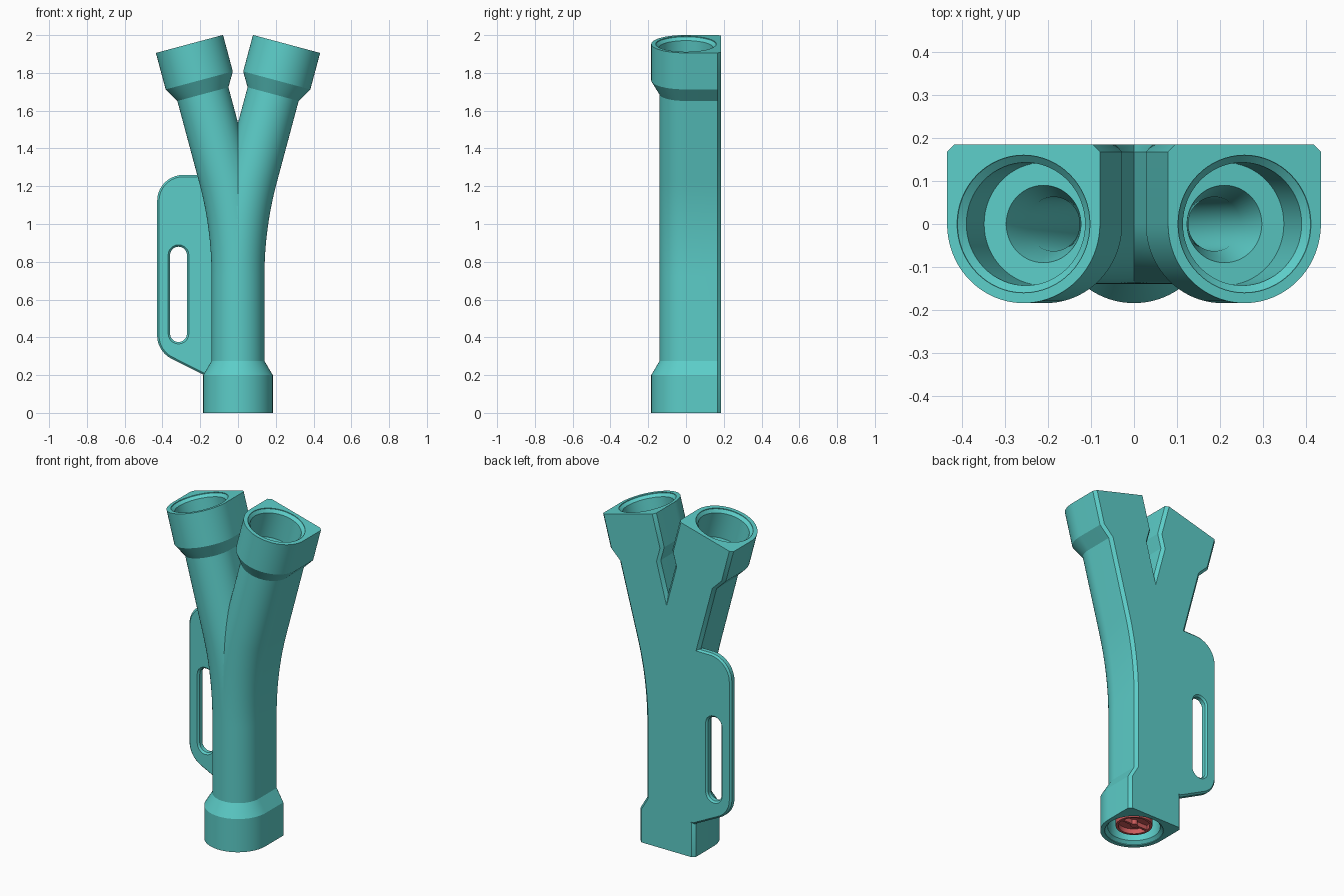
import bpy, bmesh, math
from mathutils import Vector, Matrix

if "Cube" in bpy.data.objects:
    bpy.data.objects.remove(bpy.data.objects["Cube"])

TILT = math.radians(15)      # lean of each upper arm
BEND_R = 2.05                # bend radius of the arms
BACK, CHAMFER = 0.185, 0.017 # flat back plane and its edge chamfer
VERTEX_Z = 0.994             # where the arm axes meet
T = BEND_R * math.tan(TILT / 2)
S1 = VERTEX_Z - T            # bend start along the axis
S2 = S1 + BEND_R * TILT      # bend end
TOP = S2 + 0.993 - T         # end of the arm


def material(name, rgb):
    m = bpy.data.materials.new(name)
    m.diffuse_color = (*rgb, 1)
    m.use_nodes = True
    m.node_tree.nodes["Principled BSDF"].inputs["Base Color"].default_value = m.diffuse_color
    return m


teal = material("teal", (0.107, 0.61, 0.58))
red = material("red", (0.61, 0.107, 0.107))


def new_object(name, bm, mat):
    bmesh.ops.recalc_face_normals(bm, faces=bm.faces[:])
    me = bpy.data.meshes.new(name)
    bm.to_mesh(me)
    bm.free()
    me.materials.append(mat)
    ob = bpy.data.objects.new(name, me)
    bpy.context.collection.objects.link(ob)
    return ob


def smooth(ob):
    bpy.ops.object.select_all(action='DESELECT')
    ob.select_set(True)
    bpy.context.view_layer.objects.active = ob
    bpy.ops.object.shade_smooth_by_angle(angle=math.radians(30))


def frame(s):
    """Axis point and sideways direction at distance s along the right arm."""
    a = min(max((s - S1) / BEND_R, 0), TILT)
    p = Vector((BEND_R * (1 - math.cos(a)), 0, min(s, S1) + BEND_R * math.sin(a)))
    if s > S2:
        p += (s - S2) * Vector((math.sin(TILT), 0, math.cos(TILT)))
    return p, Vector((math.cos(a), 0, -math.sin(a)))


def u_profile(r, n=40):
    """Round front, straight sides, flat chamfered back."""
    pts = [(r * math.cos(math.pi * (1 + i / n)), r * math.sin(math.pi * (1 + i / n)))
           for i in range(n + 1)]
    return pts + [(r, BACK - CHAMFER), (r - CHAMFER, BACK),
                  (CHAMFER - r, BACK), (-r, BACK - CHAMFER)]


def circle(r, n=64):
    return [(r * math.cos(math.tau * i / n), r * math.sin(math.tau * i / n)) for i in range(n)]


def sweep(name, stations, profile, mat):
    bm = bmesh.new()
    rings = []
    for s, r in stations:
        p, side = frame(s)
        rings.append([bm.verts.new(p + side * u + Vector((0, v, 0))) for u, v in profile(r)])
    for a, b in zip(rings, rings[1:]):
        for i in range(len(a)):
            j = (i + 1) % len(a)
            bm.faces.new((a[i], a[j], b[j], b[i]))
    bm.faces.new(rings[0])
    bm.faces.new(rings[-1])
    return new_object(name, bm, mat)


bend = [S1 + (S2 - S1) * i / 16 for i in range(17)]

# Outer skin of one arm with a collar at both ends
outer_end = [(0, 0.184), (0.2, 0.184), (0.275, 0.14)]
arm = sweep("forked_pipe", outer_end + [(s, 0.14) for s in bend]
            + [(TOP - s, r) for s, r in reversed(outer_end)], u_profile, teal)

# Stepped bore: chamfered socket, shelf, funnel, narrow channel
bore_end = [(-0.02, 0.16), (0.004, 0.16), (0.02, 0.143), (0.18, 0.143), (0.18, 0.09), (0.27, 0.063)]
bore = sweep("bore_cutter", bore_end + [(s, 0.063) for s in bend]
             + [(TOP - s, r) for s, r in reversed(bore_end)], circle, teal)
cut = arm.modifiers.new("bore", 'BOOLEAN')
cut.operation, cut.object, cut.solver = 'DIFFERENCE', bore, 'EXACT'
bpy.context.view_layer.update()
hollow = bpy.data.meshes.new_from_object(arm.evaluated_get(bpy.context.evaluated_depsgraph_get()))
arm.modifiers.clear()
bpy.data.objects.remove(bore)

# Trim the arm at the middle plane and mirror it into the fork
bm = bmesh.new()
bm.from_mesh(hollow)
bmesh.ops.triangulate(bm, faces=[f for f in bm.faces if len(f.verts) > 4])
bmesh.ops.bisect_plane(bm, geom=bm.verts[:] + bm.edges[:] + bm.faces[:], dist=1e-5,
                       plane_co=(0, 0, 0), plane_no=(1, 0, 0), clear_inner=True)
copy = bmesh.ops.duplicate(bm, geom=bm.verts[:] + bm.edges[:] + bm.faces[:])["geom"]
bmesh.ops.scale(bm, vec=(-1, 1, 1), verts=[g for g in copy if isinstance(g, bmesh.types.BMVert)])
bmesh.ops.reverse_faces(bm, faces=[g for g in copy if isinstance(g, bmesh.types.BMFace)])
bmesh.ops.remove_doubles(bm, verts=bm.verts[:], dist=1e-4)
bm.to_mesh(arm.data)
bm.free()
smooth(arm)


# Flat side handle with a rounded finger slot
def arc(cx, cz, r, a0, a1, n=10):
    return [(cx + r * math.cos(math.radians(a0 + (a1 - a0) * i / n)),
             cz + r * math.sin(math.radians(a0 + (a1 - a0) * i / n))) for i in range(n + 1)]


outline = ([(-0.10, 0.2), (-0.18, 0.2)] + arc(-0.29, 0.41, 0.138, 242, 180)
           + arc(-0.29, 1.122, 0.138, 180, 90) + [(-0.10, 1.26)])
slot = arc(-0.315, 0.835, 0.045, 0, 180) + arc(-0.315, 0.42, 0.045, 180, 360)
cu = bpy.data.curves.new("handle", 'CURVE')
cu.dimensions, cu.fill_mode = '2D', 'BOTH'
cu.extrude, cu.bevel_depth, cu.bevel_resolution, cu.offset = 0.0125, 0.01, 0, -0.01
for pts in (outline, slot):
    sp = cu.splines.new('POLY')
    sp.points.add(len(pts) - 1)
    for p, (x, z) in zip(sp.points, pts):
        p.co = (x, z, 0, 1)
    sp.use_cyclic_u = True
cu.materials.append(teal)
handle = bpy.data.objects.new("handle", cu)
handle.rotation_euler.x = math.pi / 2
handle.location.y = BACK - 0.0225
bpy.context.collection.objects.link(handle)
bpy.ops.object.select_all(action='DESELECT')
handle.select_set(True)
bpy.context.view_layer.objects.active = handle
bpy.ops.object.convert(target='MESH')
smooth(bpy.context.view_layer.objects.active)

# Red valve in the bottom socket: recessed cup with a cross bar and hub
bm = bmesh.new()
rings = [[bm.verts.new((x, y, z)) for x, y in circle(r, 48)]
         for r, z in ((0.1, 0.18), (0.1, 0.03), (0.086, 0.03), (0.086, 0.06))]
for a, b in zip(rings, rings[1:]):
    for i in range(48):
        bm.faces.new((a[i], a[i - 1], b[i - 1], b[i]))
bm.faces.new(rings[0])
bm.faces.new(rings[-1])
smooth(new_object("valve_cup", bm, red))

bm = bmesh.new()
bmesh.ops.create_cube(bm, size=1, matrix=Matrix.Translation((0, 0, 0.0475))
                      @ Matrix.Diagonal((0.175, 0.014, 0.027, 1)))
new_object("valve_bar", bm, red)
bm = bmesh.new()
bmesh.ops.create_cone(bm, cap_ends=True, segments=24, radius1=0.02, radius2=0.02, depth=0.03,
                      matrix=Matrix.Translation((0, 0, 0.046)))
smooth(new_object("valve_hub", bm, red))
